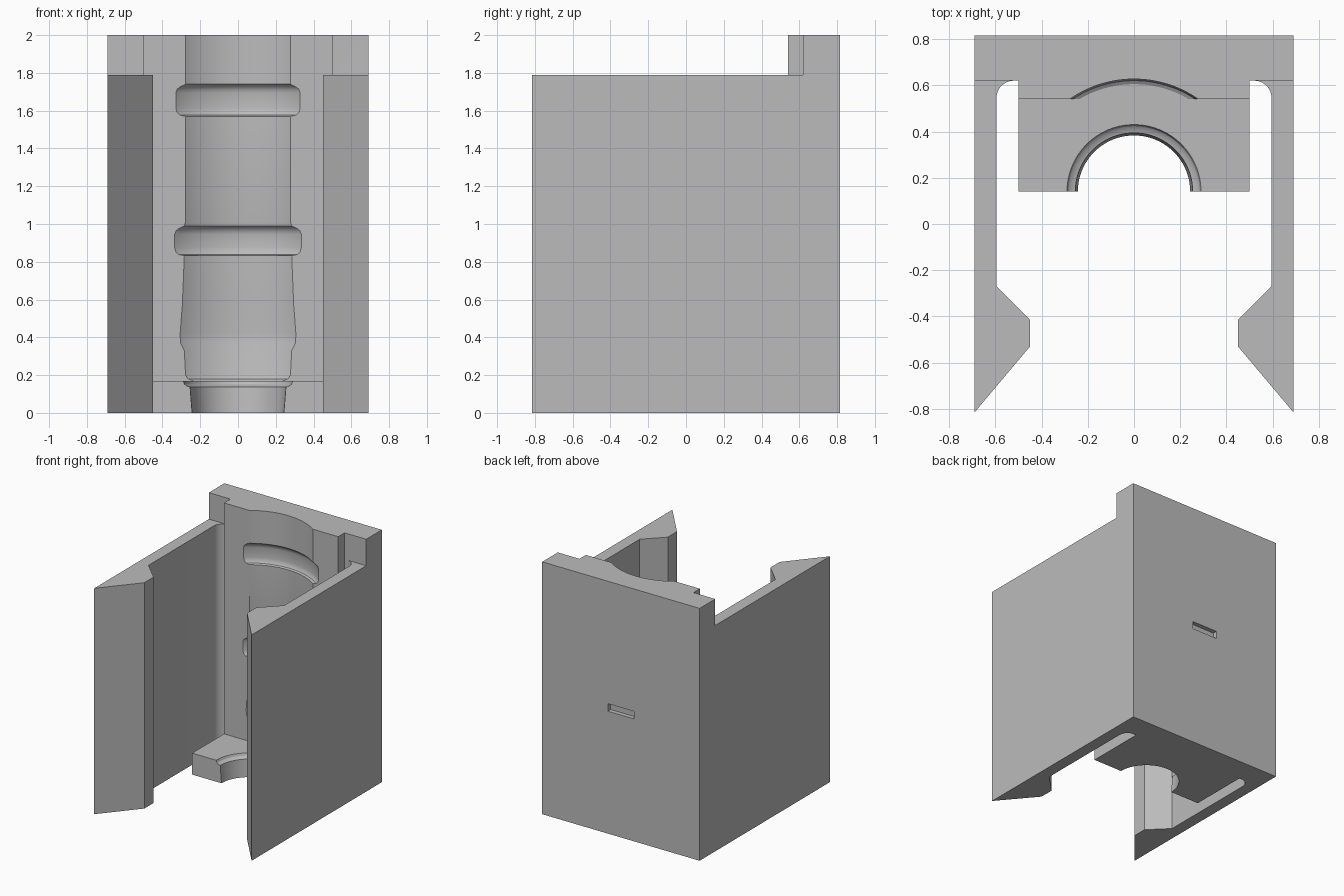
import bpy, bmesh, math
from mathutils import Matrix

default = bpy.data.objects.get("Cube")
if default:
    bpy.data.objects.remove(default, do_unlink=True)

grey = bpy.data.materials.new("light grey plastic")
grey.use_nodes = True
colour = (0.5, 0.5, 0.5, 1)
grey.diffuse_color = colour
grey.node_tree.nodes["Principled BSDF"].inputs["Base Color"].default_value = colour


def finish(name, bm):
    bmesh.ops.recalc_face_normals(bm, faces=bm.faces)
    mesh = bpy.data.meshes.new(name)
    bm.to_mesh(mesh)
    bm.free()
    mesh.materials.append(grey)
    obj = bpy.data.objects.new(name, mesh)
    bpy.context.collection.objects.link(obj)
    return obj


def prism(name, half, z0, z1):
    """Extrude an outline given by its +x half, mirrored across x = 0."""
    outline = half + [(-x, y) for x, y in reversed(half)]
    bm = bmesh.new()
    face = bm.faces.new([bm.verts.new((x, y, z0)) for x, y in outline])
    top = bmesh.ops.extrude_face_region(bm, geom=[face])["geom"]
    verts = [v for v in top if isinstance(v, bmesh.types.BMVert)]
    bmesh.ops.translate(bm, verts=verts, vec=(0, 0, z1 - z0))
    return finish(name, bm)


def lathe(name, profile, axis_y, steps=128):
    """Closed solid of revolution about a vertical axis."""
    bm = bmesh.new()
    rings = []
    for r, z in profile:
        rings.append([bm.verts.new((r * math.cos(a), axis_y + r * math.sin(a), z))
                      for a in (2 * math.pi * i / steps for i in range(steps))])
    for low, high in zip(rings, rings[1:]):
        for i in range(steps):
            j = (i + 1) % steps
            bm.faces.new((low[i], low[j], high[j], high[i]))
    bm.faces.new(rings[0])
    bm.faces.new(rings[-1])
    return finish(name, bm)


def combine(target, tool, operation):
    mod = target.modifiers.new(operation.lower(), "BOOLEAN")
    mod.operation = operation
    mod.solver = "EXACT"
    mod.object = tool
    bpy.context.view_layer.objects.active = target
    bpy.ops.object.modifier_apply(modifier=mod.name)
    bpy.data.objects.remove(tool, do_unlink=True)


# Back block and side arms with hooked tips and rounded inner corners
corner = [(0.52 + 0.075 * math.sin(a), 0.545 + 0.075 * math.cos(a))
          for a in (math.pi / 2 * i / 10 for i in range(11))]
arms = [(0.5, 0.54), (0.5, 0.62)] + corner + [
    (0.595, -0.27), (0.45, -0.415), (0.45, -0.53), (0.69, -0.815), (0.69, 0.815)]
body = prism("clip_housing", arms, 0, 1.79)

# Raised top of the back
raised = [(0.5, 0.54), (0.5, 0.62), (0.69, 0.62), (0.69, 0.815)]
combine(body, prism("raised_back", raised, 1.79, 2), "UNION")

# Half-round cavity with two ring grooves, cut around a vertical axis
axis_y = 0.14
cavity = [(0.465, 0.17), (0.48, 0.18), (0.487, 0.2), (0.491, 0.33),
          (0.503, 0.37), (0.504, 0.42), (0.497, 0.57), (0.491, 0.83)]


def groove(z0, z1, r_in, r_out):
    return [(r_in, z0), (r_out - 0.014, z0 + 0.006), (r_out - 0.004, z0 + 0.02),
            (r_out, z0 + 0.045), (r_out, z1 - 0.045), (r_out - 0.005, z1 - 0.025),
            (r_out - 0.016, z1 - 0.012), (r_in, z1)]


cavity += groove(0.832, 0.99, 0.491, 0.522) + [(0.487, 1.01)]
cavity += groove(1.57, 1.74, 0.487, 0.518) + [(0.487, 2.1)]
combine(body, lathe("cavity_cutter", cavity, axis_y), "DIFFERENCE")

# Bottom ledge with a flared half-round opening
ledge = prism("bottom_ledge", [(0.5, axis_y), (0.5, 0.7)], 0, 0.17)
combine(body, ledge, "UNION")
opening = [(0.243, -0.1), (0.243, 0), (0.254, 0.138), (0.27, 0.142),
           (0.283, 0.152), (0.29, 0.17), (0.29, 0.175)]
combine(body, lathe("opening_cutter", opening, axis_y), "DIFFERENCE")

# Shallow slot in the outer back face
slot = prism("slot_cutter", [(0.115, 0.78), (0.115, 0.9)], 0.97, 1.03)
combine(body, slot, "DIFFERENCE")

# Smooth curved walls, sharp edges elsewhere
bpy.ops.object.select_all(action="DESELECT")
body.select_set(True)
bpy.context.view_layer.objects.active = body
bpy.ops.object.shade_smooth_by_angle(angle=math.radians(30))
